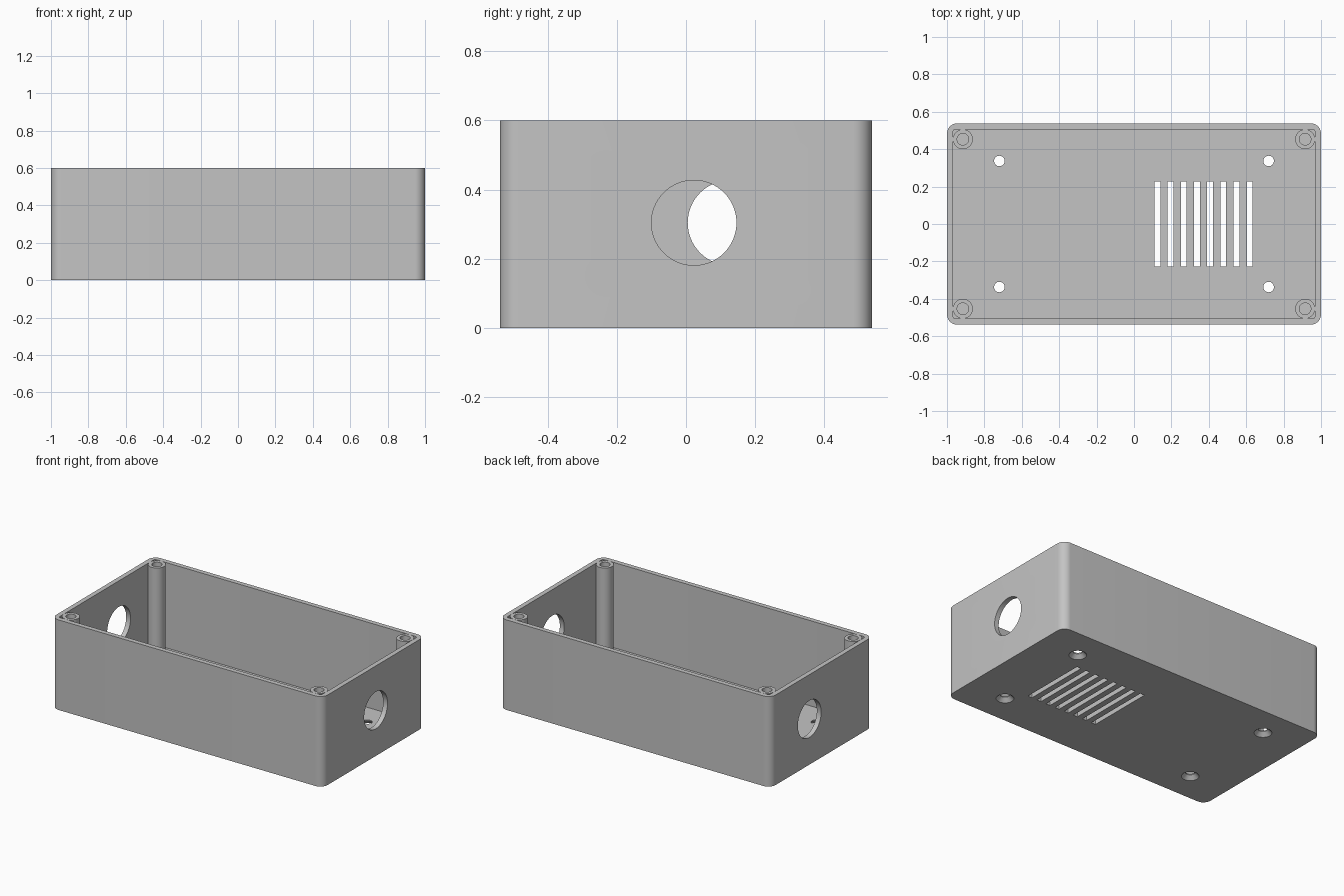
import bpy, bmesh, math
from mathutils import Matrix, Vector

cube = bpy.data.objects.get("Cube")
if cube:
    bpy.data.objects.remove(cube, do_unlink=True)

HX, HY, H = 1.0, 0.538, 0.6       # half length, half width, height
WALL = 0.032                      # wall and floor thickness
BOSS_X, BOSS_Y = 0.915, 0.453     # screw boss centres

grey = bpy.data.materials.new("enclosure grey")
grey.use_nodes = True
colour = (0.55, 0.55, 0.55, 1)
grey.diffuse_color = colour
grey.node_tree.nodes["Principled BSDF"].inputs["Base Color"].default_value = colour


def make(name, bm):
    bmesh.ops.recalc_face_normals(bm, faces=bm.faces)
    mesh = bpy.data.meshes.new(name)
    bm.to_mesh(mesh)
    bm.free()
    mesh.materials.append(grey)
    obj = bpy.data.objects.new(name, mesh)
    bpy.context.collection.objects.link(obj)
    return obj


def block(name, hx, hy, z0, z1, radius=0, x=0):
    """Box with optionally rounded vertical edges."""
    bm = bmesh.new()
    bmesh.ops.create_cube(bm, size=1)
    for v in bm.verts:
        v.co = Vector((x + v.co.x * 2 * hx, v.co.y * 2 * hy, z1 if v.co.z > 0 else z0))
    if radius:
        upright = [e for e in bm.edges if abs(e.verts[0].co.z - e.verts[1].co.z) > 0.01]
        bmesh.ops.bevel(bm, geom=upright, offset=radius, segments=10, profile=0.5, affect='EDGES')
    return make(name, bm)


def cone(name, r1, r2, depth, matrix):
    bm = bmesh.new()
    bmesh.ops.create_cone(bm, cap_ends=True, segments=64, radius1=r1, radius2=r2,
                          depth=depth, matrix=matrix)
    return make(name, bm)


def cut(target, cutter):
    mod = target.modifiers.new("cut", 'BOOLEAN')
    mod.operation = 'DIFFERENCE'
    mod.solver = 'EXACT'
    mod.object = cutter
    bpy.context.view_layer.objects.active = target
    bpy.ops.object.modifier_apply(modifier=mod.name)
    bpy.data.objects.remove(cutter, do_unlink=True)


def smooth(obj):
    bpy.ops.object.select_all(action='DESELECT')
    obj.select_set(True)
    bpy.context.view_layer.objects.active = obj
    bpy.ops.object.shade_smooth_by_angle(angle=math.radians(30))


# Open-topped shell
shell = block("enclosure_shell", HX, HY, 0, H, 0.055)
cut(shell, block("cavity", HX - WALL, HY - WALL, WALL, H + 0.1, 0.015))

# Round cable openings in the end walls, offset from each other
for side, y in ((1, 0.023), (-1, 0.128)):
    place = Matrix.Translation((side * HX, y, 0.304)) @ Matrix.Rotation(math.pi / 2, 4, 'Y')
    cut(shell, cone("cable_opening", 0.123, 0.123, 0.2, place))

# Row of ventilation slots in the floor
for i in range(8):
    cut(shell, block("vent_slot", 0.0155, 0.227, -0.1, 0.1, x=0.125 + i * 0.0705))

# Mounting holes, countersunk from below
for sx in (-1, 1):
    for sy in (-1, 1):
        x, y = sx * 0.72, sy * 0.337
        cut(shell, cone("mounting_hole", 0.028, 0.028, 0.2, Matrix.Translation((x, y, 0))))
        cut(shell, cone("countersink", 0.078, 0.028, 0.05, Matrix.Translation((x, y, 0))))
smooth(shell)


# Corner screw bosses with blind pilot holes
def boss(name, x, y):
    bm = bmesh.new()
    profile = [(0.053, WALL - 0.005), (0.053, H), (0.031, H), (0.031, 0.25), (0, 0.25)]
    verts = [bm.verts.new((r, 0, z)) for r, z in profile]
    edges = [bm.edges.new(pair) for pair in zip(verts, verts[1:])]
    bmesh.ops.spin(bm, geom=verts + edges, cent=(0, 0, 0), axis=(0, 0, 1),
                   angle=2 * math.pi, steps=48, use_duplicate=False)
    bmesh.ops.remove_doubles(bm, verts=bm.verts, dist=0.0005)
    obj = make(name, bm)
    obj.location = (x, y, 0)
    smooth(obj)


for sx, end in ((-1, "right"), (1, "left")):
    for sy, face in ((-1, "front"), (1, "back")):
        boss(f"screw_boss_{face}_{end}", sx * BOSS_X, sy * BOSS_Y)
